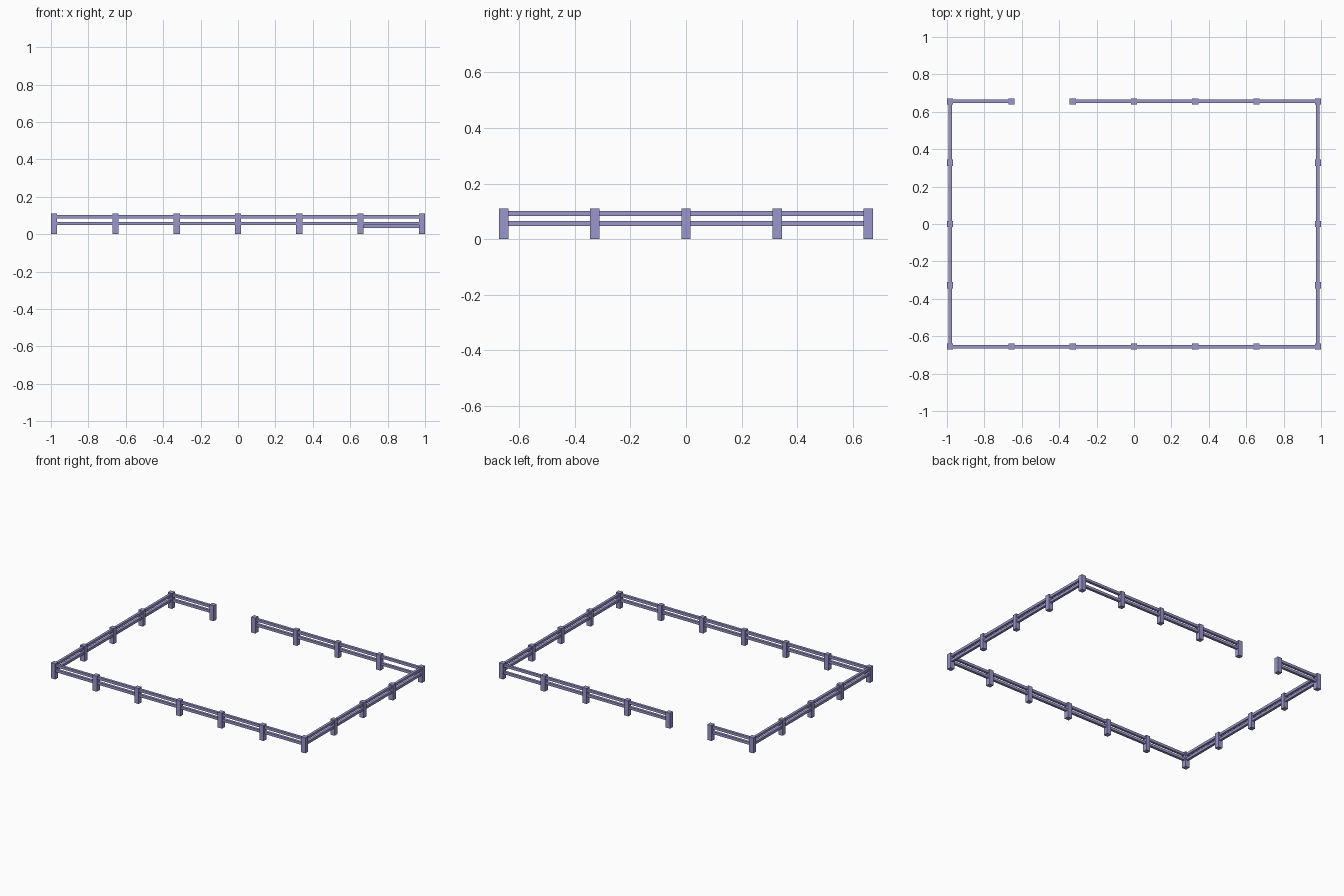
import bpy

if "Cube" in bpy.data.objects:
    bpy.data.objects.remove(bpy.data.objects["Cube"])

# one flat paint colour
paint = bpy.data.materials.new("lavender paint")
paint.diffuse_color = (0.33, 0.305, 0.61, 1)
paint.use_nodes = True
paint.node_tree.nodes["Principled BSDF"].inputs["Base Color"].default_value = paint.diffuse_color

STEP = 0.3278            # distance between posts
X, Y = 3 * STEP, 2 * STEP
POST, HEIGHT, RAIL = 0.033, 0.11, 0.018
UPPER, LOWER, DROPPED = 0.093, 0.057, 0.043


def box(name, centre, size):
    bpy.ops.mesh.primitive_cube_add(size=1, location=centre)
    ob = bpy.context.object
    ob.name = name
    ob.scale = size
    bpy.ops.object.transform_apply(location=False, rotation=False, scale=True)
    ob.data.materials.append(paint)


def rail(name, a, b, z):
    size = [abs(b[0] - a[0]) or RAIL, abs(b[1] - a[1]) or RAIL, RAIL]
    box(name, ((a[0] + b[0]) / 2, (a[1] + b[1]) / 2, z), size)


# posts around the perimeter
for i in range(-3, 4):
    for j in range(-2, 3):
        if abs(i) == 3 or abs(j) == 2:
            box("post", (i * STEP, j * STEP, HEIGHT / 2), (POST, POST, HEIGHT))

# rails on the full front, left and right sides
for z in (UPPER, LOWER):
    rail("front_rail", (-X, -Y), (X, -Y), z)
    for s in (-1, 1):
        rail("side_rail", (s * X, -Y), (s * X, Y), z)
    # short back piece beside the gateway
    rail("back_short_rail", (-X, Y), (-2 * STEP, Y), z)

# long back piece, with its last lower rail slipped down
rail("back_long_upper_rail", (-STEP, Y), (X, Y), UPPER)
rail("back_long_lower_rail", (-STEP, Y), (2 * STEP, Y), LOWER)
rail("back_slipped_rail", (2 * STEP, Y), (X, Y), DROPPED)
